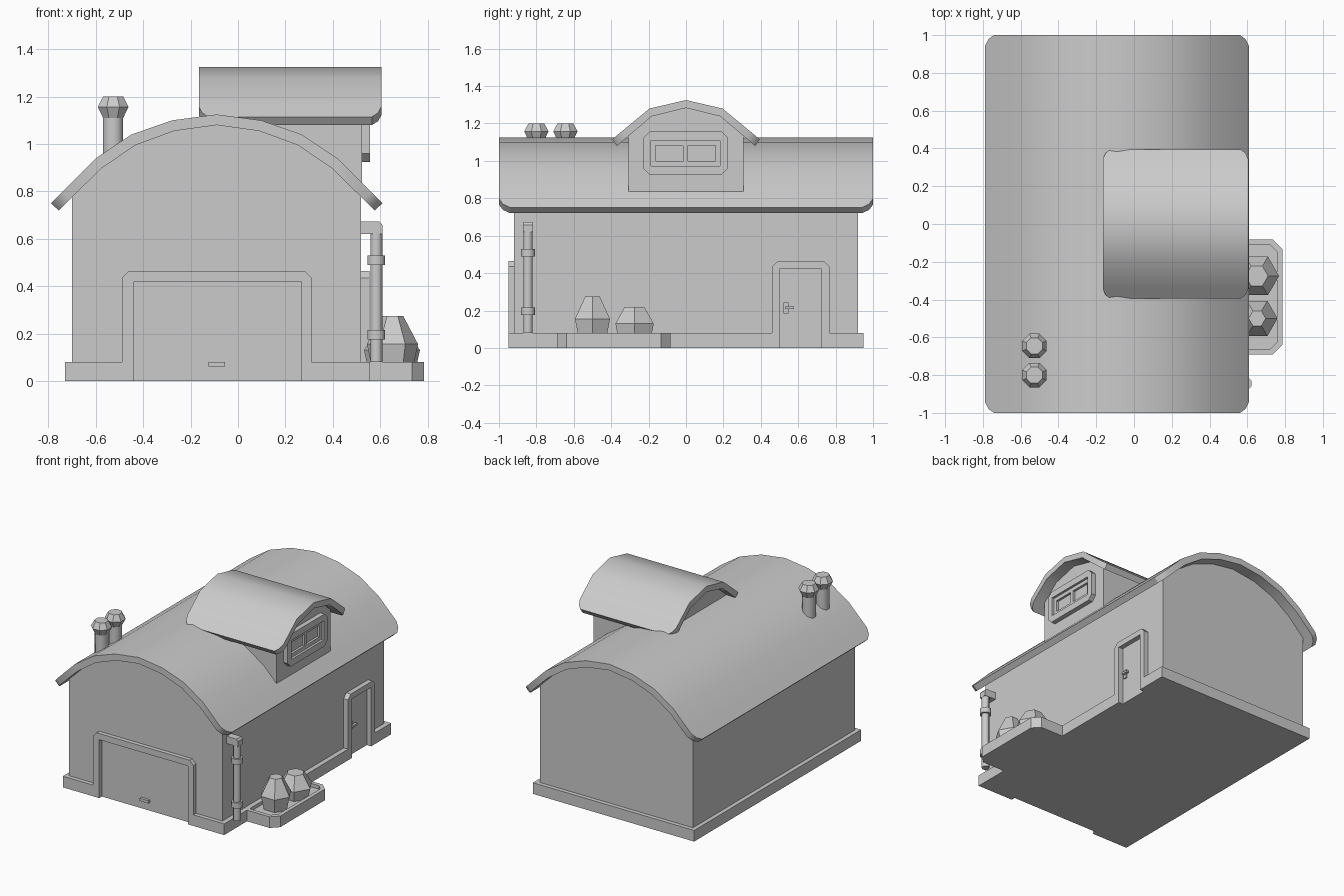
import bpy, bmesh, math

cube = bpy.data.objects.get("Cube")
if cube:
    bpy.data.objects.remove(cube, do_unlink=True)

grey = bpy.data.materials.new("plain_grey")
grey.use_nodes = True
grey.diffuse_color = (0.6, 0.6, 0.6, 1)
grey.node_tree.nodes["Principled BSDF"].inputs["Base Color"].default_value = (0.6, 0.6, 0.6, 1)

CX = -0.09                      # centre line of the building
WALL_X, WALL_Y = 0.52, 0.92     # right wall and front/back wall planes


def finish(name, bm, smooth=None):
    bmesh.ops.recalc_face_normals(bm, faces=bm.faces)
    mesh = bpy.data.meshes.new(name)
    bm.to_mesh(mesh)
    bm.free()
    mesh.materials.append(grey)
    ob = bpy.data.objects.new(name, mesh)
    bpy.context.collection.objects.link(ob)
    if smooth:
        bpy.ops.object.select_all(action='DESELECT')
        ob.select_set(True)
        bpy.context.view_layer.objects.active = ob
        bpy.ops.object.shade_smooth_by_angle(angle=math.radians(smooth))
    return ob


def place(axis, u, v, d):
    return {'x': (d, u, v), 'y': (u, d, v), 'z': (u, v, d)}[axis]


def loft(name, rings, closed=False, smooth=None):
    """Skin matching rings of points; cap the ends or join last to first."""
    bm = bmesh.new()
    rows = [[bm.verts.new(p) for p in r] for r in rings]
    n = len(rows[0])
    pairs = list(zip(rows, rows[1:])) + ([(rows[-1], rows[0])] if closed else [])
    for a, b in pairs:
        for i in range(n):
            j = (i + 1) % n
            bm.faces.new((a[i], a[j], b[j], b[i]))
    if not closed:
        bm.faces.new(rows[0])
        bm.faces.new(rows[-1])
    return finish(name, bm, smooth)


def prism(name, pts, axis, a, b):
    return loft(name, [[place(axis, u, v, d) for u, v in pts] for d in (a, b)])


def frame(name, outer, inner, axis, a, b):
    """Flat ring between two outlines."""
    loops = [(outer, a), (outer, b), (inner, b), (inner, a)]
    return loft(name, [[place(axis, u, v, d) for u, v in p] for p, d in loops], closed=True)


def rect(u0, u1, v0, v1, c=0.001):
    """Rectangle with cut corners."""
    return [(u0 + c, v0), (u1 - c, v0), (u1, v0 + c), (u1, v1 - c),
            (u1 - c, v1), (u0 + c, v1), (u0, v1 - c), (u0, v0 + c)]


def box(name, x0, x1, y0, y1, z0, z1):
    return prism(name, [(x0, y0), (x1, y0), (x1, y1), (x0, y1)], 'z', z0, z1)


def turned(name, x, y, sides, profile, smooth=None, turn=0.0):
    """Lathe from (radius, height) pairs."""
    ang = [math.tau * (i + turn) / sides for i in range(sides)]
    return loft(name, [[(x + r * math.cos(t), y + r * math.sin(t), z) for t in ang]
                       for r, z in profile], smooth=smooth)


def mirrored(half):
    return half + [(-u, z) for u, z in reversed(half) if u > 0]


def curved_roof(name, outer, inner, axis, centre, mid, length, cut):
    """Curved slab with clipped eave corners; half profiles run eave to ridge."""
    def lerp(p, t):
        return tuple(a + (b - a) * t for a, b in zip(p[0], p[1]))
    rows = [(lerp(outer, t), lerp(inner, t), length - c)
            for t, c in ((0, cut), (0.1, cut * 0.35), (0.26, 0))]
    rows += [(o, i, length) for o, i in zip(outer[1:], inner[1:])]
    rows += [((-o[0], o[1]), (-i[0], i[1]), h) for o, i, h in reversed(rows[:-1])]
    rings = []
    for o, i, h in rows:
        rings.append([place(axis, centre + p[0], p[1], mid + s * h)
                      for p, s in ((o, -1), (o, 1), (i, 1), (i, -1))])
    return loft(name, rings, smooth=30)


def trim(name, ends, out, opening, axis, a, b, top, head):
    """Plinth strip that rises around a doorway as its frame."""
    (a0, a1), (o0, o1), (i0, i1), c, h = ends, out, opening, 0.03, 0.08
    pts = [(a0, 0), (a0, h), (o0, h), (o0, top - c), (o0 + c, top), (o1 - c, top),
           (o1, top - c), (o1, h), (a1, h), (a1, 0), (i1, 0), (i1, head), (i0, head), (i0, 0)]
    return prism(name, pts, axis, a, b)


# Main building and roof
walls = mirrored([(0.61, 0), (0.61, 0.79), (0.485, 0.915), (0.34, 1.01), (0.18, 1.07), (0, 1.1)])
prism("walls", [(CX + u, z) for u, z in walls], 'y', -WALL_Y, WALL_Y)
curved_roof("main_roof",
            [(0.70, 0.75), (0.51, 0.94), (0.36, 1.04), (0.188, 1.10), (0, 1.125)],
            [(0.667, 0.72), (0.487, 0.897), (0.343, 0.995), (0.18, 1.055), (0, 1.08)],
            'y', CX, 0, 1.0, 0.06)

# Plinth and door frames
trim("front_plinth_and_garage_frame", (-0.73, 0.555), (-0.49, 0.31), (-0.44, 0.267),
     'y', -0.95, -WALL_Y, 0.465, 0.42)
trim("side_plinth_and_door_frame", (-0.95, 0.95), (0.46, 0.767), (0.503, 0.722),
     'x', WALL_X, 0.555, 0.465, 0.425)
box("back_plinth", -0.73, 0.555, WALL_Y, 0.95, 0, 0.08)
box("left_plinth", -0.73, -0.70, -0.95, 0.95, 0, 0.08)

# Door handles
box("garage_handle", -0.125, -0.055, -0.94, -WALL_Y, 0.06, 0.08)
box("door_handle_plate", WALL_X, 0.53, 0.522, 0.548, 0.183, 0.242)
box("door_handle_lever", 0.53, 0.548, 0.53, 0.577, 0.207, 0.222)

# Dormer
gable = mirrored([(0.308, 0.8), (0.308, 1.145), (0.19, 1.25), (0, 1.297)])
prism("dormer_walls", gable, 'x', -0.1, 0.523)
curved_roof("dormer_roof",
            [(0.395, 1.115), (0.195, 1.28), (0, 1.325)],
            [(0.37, 1.08), (0.183, 1.238), (0, 1.283)],
            'x', 0, 0.22, 0.385, 0.04)

# Dormer window
frame("window_frame", rect(-0.23, 0.225, 0.925, 1.157, 0.035),
      rect(-0.187, 0.182, 0.973, 1.11), 'x', WALL_X, 0.557)
for i, (y0, y1) in enumerate(((-0.187, -0.0025), (-0.0025, 0.182))):
    m0, m1 = (0.025, 0.0125) if i == 0 else (0.0125, 0.025)
    frame(f"window_sash_{i + 1}", rect(y0, y1, 0.973, 1.11),
          rect(y0 + m0, y1 - m1, 1.0, 1.083), 'x', WALL_X, 0.54)

# Chimneys
for i, y in enumerate((-0.645, -0.80)):
    turned(f"chimney_shaft_{i + 1}", -0.527, y, 8, [(0.046, 0.88), (0.046, 1.115)], 50, 0.5)
    turned(f"chimney_cap_{i + 1}", -0.527, y, 8,
           [(0.046, 1.11), (0.07, 1.157), (0.046, 1.2)], turn=0.5)

# Drainpipe
PX, PY = 0.584, -0.845
turned("drainpipe", PX, PY, 8, [(0.027, 0.08), (0.027, 0.63)], 50, 0.5)
for i, z in enumerate((0.175, 0.49)):
    turned(f"pipe_clamp_{i + 1}", PX, PY, 8, [(0.04, z), (0.04, z + 0.04)], 50, 0.5)
prism("pipe_elbow", [(0.51, 0.62), (0.61, 0.62), (0.61, 0.658), (0.598, 0.672), (0.51, 0.672)],
      'y', PY - 0.027, PY + 0.027)

# Planter with shrubs
bed = rect(0.45, 0.785, -0.69, -0.083, 0.05)
prism("planter_soil", bed, 'z', 0, 0.055)
frame("planter_rim", bed, rect(0.53, 0.757, -0.662, -0.111, 0.035), 'z', 0.05, 0.08)
turned("tall_shrub", 0.652, -0.5, 6, [(0.085, 0.05), (0.108, 0.155), (0.045, 0.275)])
turned("low_shrub", 0.65, -0.275, 6, [(0.1, 0.05), (0.118, 0.13), (0.06, 0.22)])
